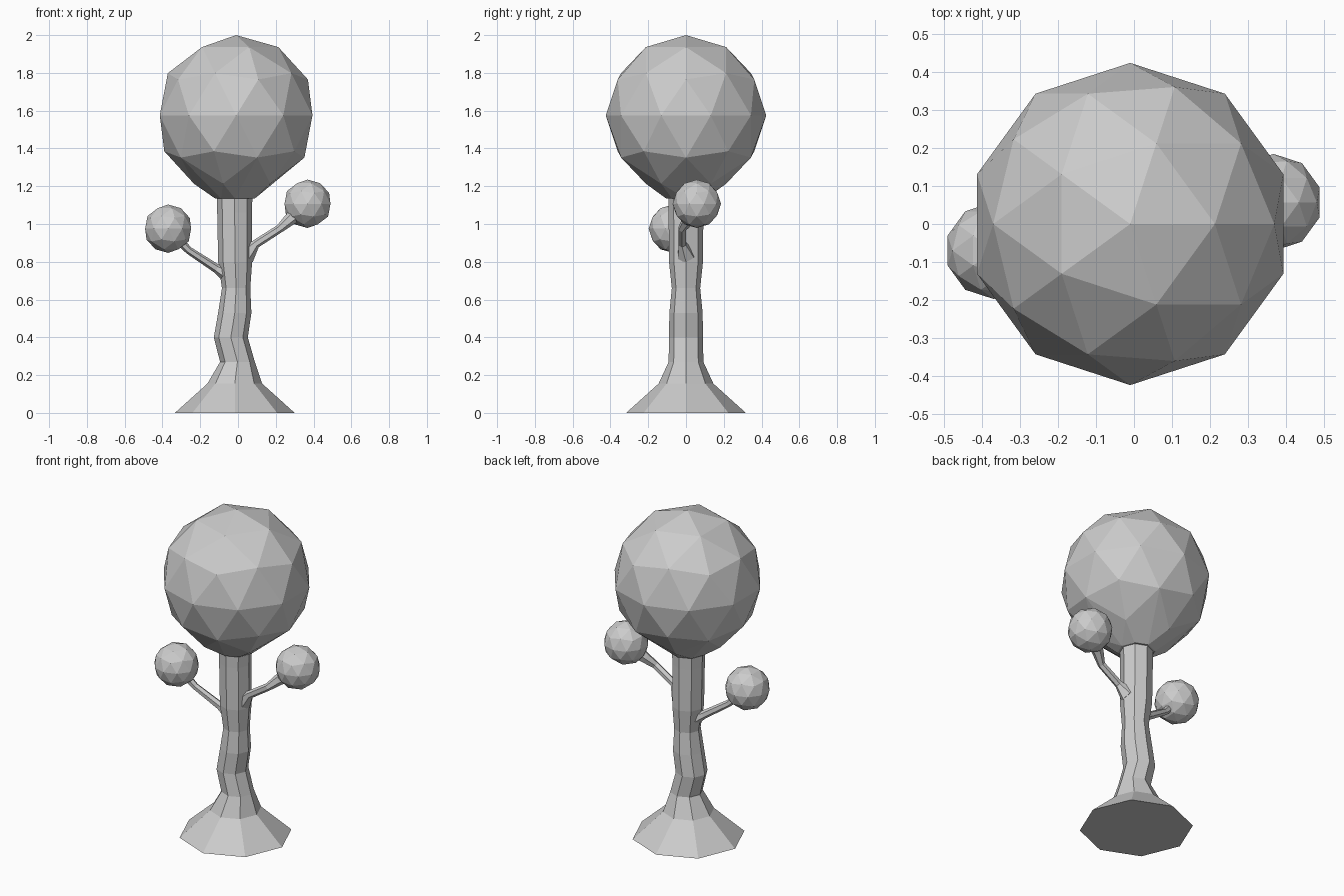
import bpy, bmesh, math
from mathutils import Vector, Matrix

if "Cube" in bpy.data.objects:
    bpy.data.objects.remove(bpy.data.objects["Cube"])


def finish(bm, name):
    bmesh.ops.recalc_face_normals(bm, faces=bm.faces[:])
    mesh = bpy.data.meshes.new(name)
    bm.to_mesh(mesh)
    bm.free()
    obj = bpy.data.objects.new(name, mesh)
    bpy.context.collection.objects.link(obj)
    return obj


def loft(name, stations, sides, upright=False):
    """Skin polygon rings; each station is (x, y, z, radius)."""
    bm = bmesh.new()
    pts = [Vector(s[:3]) for s in stations]
    rings = []
    for i, (p, s) in enumerate(zip(pts, stations)):
        d = pts[min(i + 1, len(pts) - 1)] - pts[max(i - 1, 0)]
        if upright:
            u, v = Vector((1, 0, 0)), Vector((0, 1, 0))
        else:
            u = d.cross(Vector((0, 1, 0))).normalized()
            v = d.cross(u).normalized()
        angles = [2 * math.pi * k / sides for k in range(sides)]
        rings.append([bm.verts.new(p + s[3] * (u * math.cos(a) + v * math.sin(a)))
                      for a in angles])
    for a, b in zip(rings, rings[1:]):
        for k in range(sides):
            n = (k + 1) % sides
            bm.faces.new((a[k], a[n], b[n], b[k]))
    bm.faces.new(rings[0])
    bm.faces.new(rings[-1])
    return finish(bm, name)


def ball(name, center, radius):
    bm = bmesh.new()
    bmesh.ops.create_icosphere(bm, subdivisions=2, radius=radius,
                               matrix=Matrix.Translation(center))
    return finish(bm, name)


# Trunk with flared octagonal root
loft("trunk", [(-0.017, 0, 0, 0.317), (-0.017, 0, 0.155, 0.145),
               (-0.003, 0, 0.27, 0.092), (-0.038, 0, 0.40, 0.09),
               (-0.017, 0, 0.53, 0.088), (-0.01, 0, 0.66, 0.075),
               (-0.015, 0, 0.80, 0.09), (-0.018, 0, 1.06, 0.092),
               (-0.018, 0, 1.14, 0.094)], 8, upright=True)

# Crown: icosphere whose bottom pole is opened into a neck around the trunk
bm = bmesh.new()
bmesh.ops.create_icosphere(bm, subdivisions=2, radius=0.425,
                           matrix=Matrix.Translation((-0.01, 0, 1.575)))
bm.verts.ensure_lookup_table()
bmesh.ops.delete(bm, geom=[min(bm.verts, key=lambda v: v.co.z)], context='VERTS')
bmesh.ops.delete(bm, geom=bm.edges[:], context='EDGES_FACES')
bmesh.ops.create_circle(bm, segments=8, radius=0.105,
                        matrix=Matrix.Translation((-0.016, 0, 1.135)))
bmesh.ops.delete(bm, geom=bm.edges[:], context='EDGES_FACES')
if len(bm.verts) < 40:
    # Rebuild the point cloud if loose points were removed with the edges
    bm.clear()
    bmesh.ops.create_icosphere(bm, subdivisions=2, radius=0.425,
                               matrix=Matrix.Translation((-0.01, 0, 1.575)))
    bmesh.ops.delete(bm, geom=[min(bm.verts, key=lambda v: v.co.z)], context='VERTS')
    bmesh.ops.create_circle(bm, segments=8, radius=0.105,
                            matrix=Matrix.Translation((-0.016, 0, 1.135)))
points = [v.co.copy() for v in bm.verts]
bm.clear()
for p in points:
    bm.verts.new(p)
bmesh.ops.convex_hull(bm, input=bm.verts[:])
finish(bm, "crown")

# Side branches, thick where they leave the trunk
loft("left_branch", [(-0.05, 0, 0.73, 0.045), (-0.115, -0.01, 0.765, 0.024),
                     (-0.26, -0.045, 0.86, 0.02), (-0.33, -0.06, 0.93, 0.025)], 6)
loft("right_branch", [(0.04, 0, 0.83, 0.05), (0.095, -0.02, 0.895, 0.023),
                      (0.22, -0.02, 0.975, 0.022), (0.27, 0.01, 1.02, 0.032),
                      (0.33, 0.04, 1.07, 0.045)], 6)

# Small leaf balls
ball("left_leaf_ball", (-0.37, -0.07, 0.975), 0.128)
ball("right_leaf_ball", (0.368, 0.057, 1.107), 0.128)
